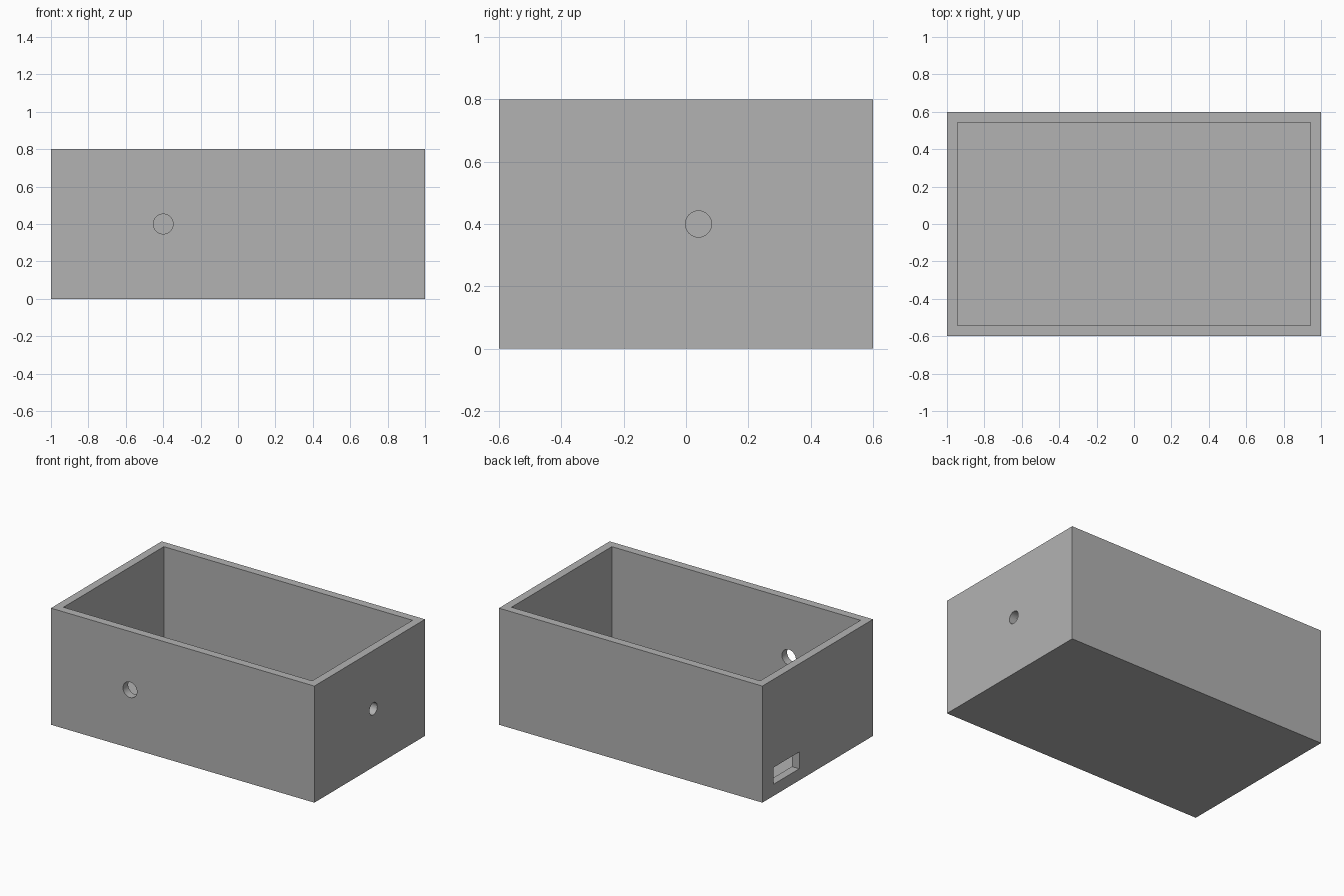
import bpy
from math import pi

cube = bpy.data.objects.get("Cube")
if cube:
    bpy.data.objects.remove(cube, do_unlink=True)

LENGTH, DEPTH, HEIGHT, WALL = 2.0, 1.2, 0.8, 0.056

grey = bpy.data.materials.new("plain_grey")
grey.use_nodes = True
colour = (0.448, 0.448, 0.448, 1)
grey.diffuse_color = colour
grey.node_tree.nodes["Principled BSDF"].inputs["Base Color"].default_value = colour


def box(name, lo, hi):
    """Axis-aligned box between two corners."""
    centre = [(a + b) / 2 for a, b in zip(lo, hi)]
    bpy.ops.mesh.primitive_cube_add(size=1, location=centre)
    obj = bpy.context.object
    obj.name = name
    obj.scale = [b - a for a, b in zip(lo, hi)]
    bpy.ops.object.transform_apply(location=True, rotation=True, scale=True)
    obj.data.materials.append(grey)
    return obj


def rod(name, radius, location, rotation):
    """Round cutter that passes through one wall."""
    bpy.ops.mesh.primitive_cylinder_add(vertices=48, radius=radius, depth=4 * WALL,
                                        location=location, rotation=rotation)
    obj = bpy.context.object
    obj.name = name
    obj.data.materials.append(grey)
    return obj


def cut(target, cutter):
    """Subtract the cutter, then discard it."""
    cutter.hide_render = True
    mod = target.modifiers.new(cutter.name, 'BOOLEAN')
    mod.operation = 'DIFFERENCE'
    mod.solver = 'EXACT'
    mod.object = cutter
    bpy.context.view_layer.objects.active = target
    bpy.ops.object.modifier_apply(modifier=mod.name)
    bpy.data.objects.remove(cutter, do_unlink=True)


# Open-topped enclosure
hx, hy = LENGTH / 2, DEPTH / 2
enclosure = box("enclosure", (-hx, -hy, 0), (hx, hy, HEIGHT))
cut(enclosure, box("cavity", (WALL - hx, WALL - hy, WALL),
                   (hx - WALL, hy - WALL, HEIGHT + WALL)))

# Round holes in the front wall and the +x end wall
cut(enclosure, rod("front_hole", 0.053, (-0.4, -hy, 0.4), (pi / 2, 0, 0)))
cut(enclosure, rod("end_hole", 0.042, (hx, 0.04, 0.4), (0, pi / 2, 0)))

# Rectangular port low in the -x end wall
cut(enclosure, box("port", (-hx - WALL, 0.2, 0.08), (-hx + 2 * WALL, 0.48, 0.195)))

# Smooth hole walls, sharp box edges
bpy.ops.object.select_all(action='DESELECT')
enclosure.select_set(True)
bpy.context.view_layer.objects.active = enclosure
bpy.ops.object.shade_smooth_by_angle()
